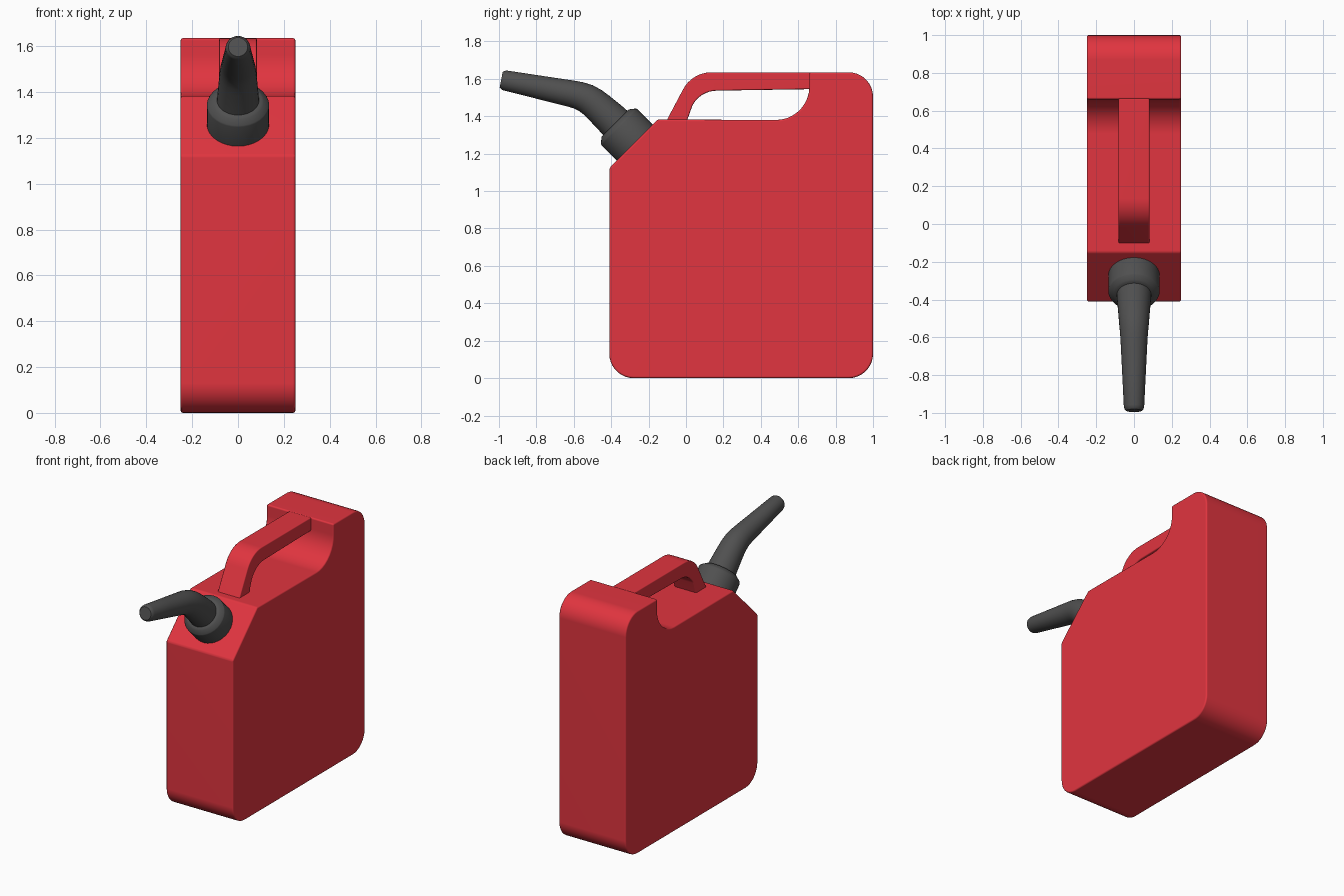
import bpy, bmesh
from math import sin, cos, radians, pi
from mathutils import Vector

if "Cube" in bpy.data.objects:
    bpy.data.objects.remove(bpy.data.objects["Cube"])


def material(name, color):
    m = bpy.data.materials.new(name)
    m.diffuse_color = color
    m.use_nodes = True
    m.node_tree.nodes["Principled BSDF"].inputs["Base Color"].default_value = m.diffuse_color
    return m


red = material("red_plastic", (0.75, 0.035, 0.05, 1))
black = material("dark_plastic", (0.08, 0.08, 0.08, 1))


def arc(cy, cz, r, a0, a1, n=9):
    return [(cy + r * cos(radians(a0 + (a1 - a0) * i / n)),
             cz + r * sin(radians(a0 + (a1 - a0) * i / n))) for i in range(n + 1)]


def finish(name, bm, mat):
    bmesh.ops.recalc_face_normals(bm, faces=bm.faces)
    me = bpy.data.meshes.new(name)
    bm.to_mesh(me)
    bm.free()
    me.materials.append(mat)
    ob = bpy.data.objects.new(name, me)
    bpy.context.collection.objects.link(ob)
    return ob


def smooth(ob, angle):
    bpy.ops.object.select_all(action='DESELECT')
    ob.select_set(True)
    bpy.context.view_layer.objects.active = ob
    bpy.ops.object.shade_smooth_by_angle(angle=radians(angle))


def extrude_profile(name, pts, half, mat, bevel):
    """Side profile in (y, z), extruded across x, with softened rims."""
    bm = bmesh.new()
    face = bm.faces.new([bm.verts.new((-half, y, z)) for y, z in pts])
    ext = bmesh.ops.extrude_face_region(bm, geom=[face])
    bmesh.ops.translate(bm, vec=(2 * half, 0, 0),
                        verts=[v for v in ext["geom"] if isinstance(v, bmesh.types.BMVert)])
    ob = finish(name, bm, mat)
    for p in ob.data.polygons:
        p.use_smooth = True
    b = ob.modifiers.new("soft_edges", 'BEVEL')
    b.width, b.segments = bevel, 3
    b.limit_method, b.angle_limit = 'ANGLE', radians(30)
    ob.modifiers.new("flat_sides", 'WEIGHTED_NORMAL')
    return ob


def tube(name, rings, mat, n=32):
    """Loft circles given as (y, z, radius, elevation of the axis towards -y)."""
    bm = bmesh.new()
    loops = []
    for y, z, r, a in rings:
        up = Vector((0, sin(radians(a)), cos(radians(a))))
        c = Vector((0, y, z))
        loops.append([bm.verts.new(c + Vector((r * cos(2 * pi * i / n), 0, 0))
                                   + up * r * sin(2 * pi * i / n)) for i in range(n)])
    for p, q in zip(loops, loops[1:]):
        for i in range(n):
            j = (i + 1) % n
            bm.faces.new((p[i], p[j], q[j], q[i]))
    bm.faces.new(loops[0])
    bm.faces.new(loops[-1])
    ob = finish(name, bm, mat)
    smooth(ob, 35)
    return ob


# Can body: rounded corners, sloped filler face, scooped step behind the grip
body = (arc(-0.28, 0.13, 0.13, 180, 270) + arc(0.87, 0.13, 0.13, 270, 360)
        + arc(0.87, 1.505, 0.13, 0, 90) + [(0.66, 1.635)]
        + arc(0.48, 1.56, 0.18, 0, -90) + [(-0.15, 1.383), (-0.41, 1.123)])
extrude_profile("can_body", body, 0.25, red, 0.01)

# Handle: bar running forward from the step and curving down to the deck
outer = [(0.665, 1.635)] + arc(0.135, 1.465, 0.17, 90, 153, 8) + [(-0.105, 1.375)]
inner = [(0.005, 1.375)] + arc(0.165, 1.39, 0.147, 153, 90, 8) + [(0.665, 1.545)]
extrude_profile("handle", outer + inner, 0.082, red, 0.007)

# Screw collar, square to the sloped face
s = 0.7071
tube("spout_collar", [(-0.27 - d * s, 1.256 + d * s, r, 45) for d, r in
                      [(-0.02, 0.136), (0.122, 0.136), (0.129, 0.133),
                       (0.146, 0.112), (0.152, 0.104), (0.154, 0.08)]], black)

# Bent tapering spout
tube("spout", [(-0.355, 1.341, 0.094, 45), (-0.40, 1.386, 0.09, 44),
               (-0.465, 1.446, 0.084, 41), (-0.50, 1.475, 0.081, 36),
               (-0.535, 1.497, 0.078, 28), (-0.575, 1.512, 0.074, 19),
               (-0.62, 1.522, 0.071, 12), (-0.80, 1.558, 0.062, 11),
               (-0.965, 1.591, 0.054, 11), (-0.979, 1.594, 0.050, 11),
               (-0.988, 1.596, 0.042, 11)], black)
